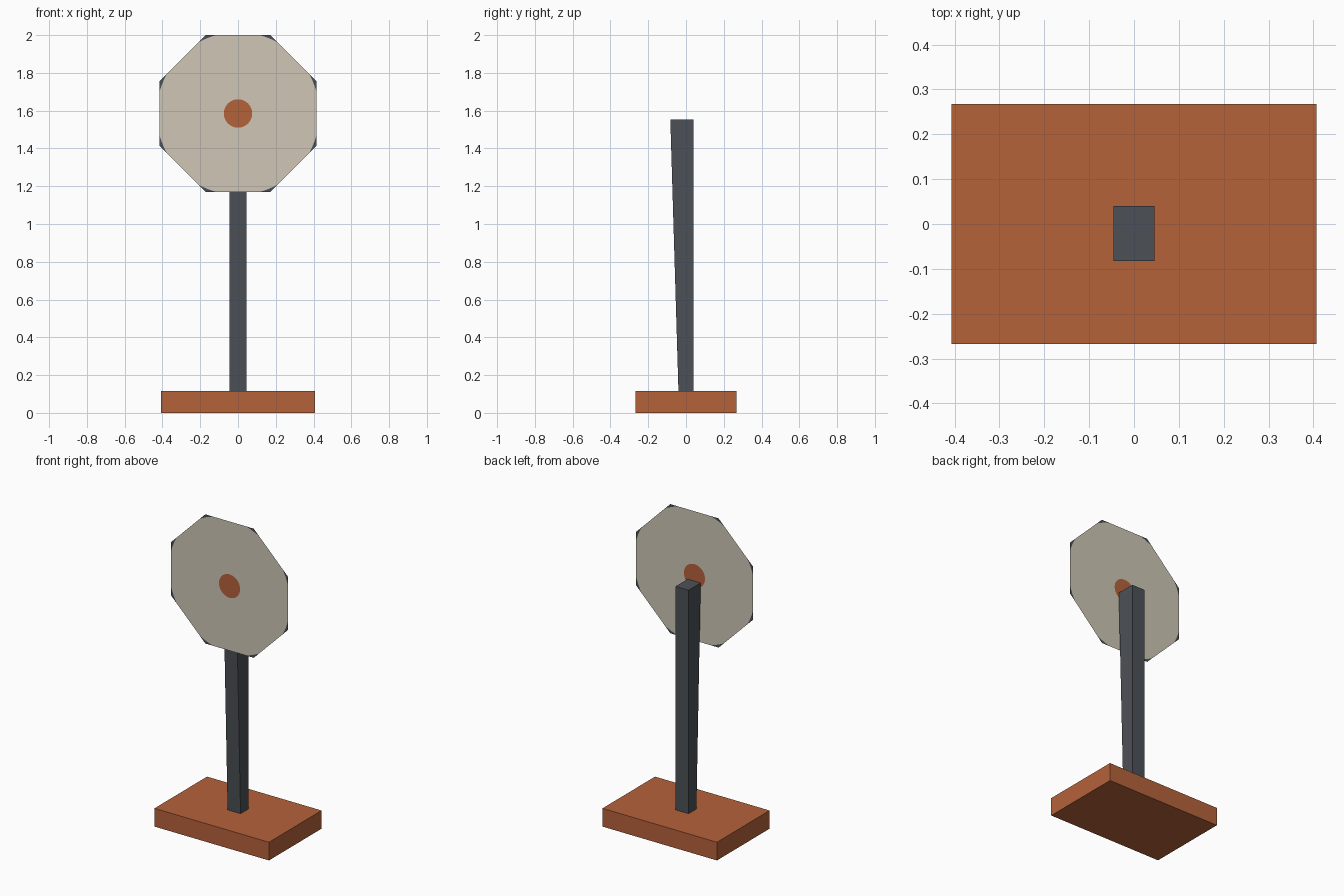
import bpy, bmesh
from math import sin, cos, acos, radians
from mathutils import Vector

if "Cube" in bpy.data.objects:
    bpy.data.objects.remove(bpy.data.objects["Cube"], do_unlink=True)


def material(name, rgb):
    mat = bpy.data.materials.new(name)
    mat.use_nodes = True
    colour = (*rgb, 1)
    mat.diffuse_color = colour
    bsdf = mat.node_tree.nodes["Principled BSDF"]
    bsdf.inputs["Base Color"].default_value = colour
    bsdf.inputs["Roughness"].default_value = 0.8
    return mat


orange = material("burnt orange", (0.46, 0.122, 0.042))
cream = material("warm cream", (0.62, 0.565, 0.465))
slate = material("dark slate", (0.073, 0.083, 0.094))


def finish(bm, name, mats):
    mesh = bpy.data.meshes.new(name)
    bm.to_mesh(mesh)
    bm.free()
    for mat in mats:
        mesh.materials.append(mat)
    obj = bpy.data.objects.new(name, mesh)
    bpy.context.collection.objects.link(obj)
    return obj


def box(name, mat, half_x, half_y, z0, z1, front_top=None):
    """Box on the z axis; front_top moves the upper front edge in y."""
    bm = bmesh.new()
    bmesh.ops.create_cube(bm, size=2)
    for v in bm.verts:
        top, front = v.co.z > 0, v.co.y < 0
        v.co = Vector((v.co.x * half_x, v.co.y * half_y, z1 if top else z0))
        if top and front and front_top is not None:
            v.co.y = front_top
    return finish(bm, name, [mat])


# Base slab and the post that widens toward the front
BASE_TOP = 0.117
box("base", orange, 0.407, 0.267, 0, BASE_TOP)
box("post", slate, 0.046, 0.04, BASE_TOP, 1.553, front_top=-0.083)

# Thin octagonal target: orange centre, cream disc, dark corner tips
CENTRE = Vector((0, -0.086, 1.585))
APOTHEM, DISC, HUB = 0.415, 0.431, 0.075
cut = acos(APOTHEM / DISC)
half = radians(22.5)
tip = half - cut
offsets = [-cut, -cut / 2, 0, cut / 2, cut, cut + tip / 2, half, half + tip / 2]
spokes = []
for side in range(8):
    for off in offsets:
        local = off if off <= half else off - 2 * half
        edge = APOTHEM / cos(local)
        spokes.append((side * 2 * half + off, min(DISC, edge), edge))

bm = bmesh.new()


def ring_point(angle, radius):
    return bm.verts.new(CENTRE + Vector((cos(angle), 0, sin(angle))) * radius)


def add_face(points, index):
    bm.faces.new([ring_point(*p) for p in points]).material_index = index


add_face([(a, HUB) for a, _, _ in spokes], 0)
for (a, disc_a, edge_a), (b, disc_b, edge_b) in zip(spokes, spokes[1:] + spokes[:1]):
    add_face([(a, HUB), (a, disc_a), (b, disc_b), (b, HUB)], 1)
    gap = [edge_a - disc_a > 1e-4, edge_b - disc_b > 1e-4]
    if any(gap):
        points = [(a, disc_a)]
        if gap[0]:
            points.append((a, edge_a))
        points.append((b, edge_b))
        if gap[1]:
            points.append((b, disc_b))
        add_face(points, 2)
bmesh.ops.remove_doubles(bm, verts=bm.verts, dist=1e-5)
finish(bm, "target_plate", [orange, cream, slate])
